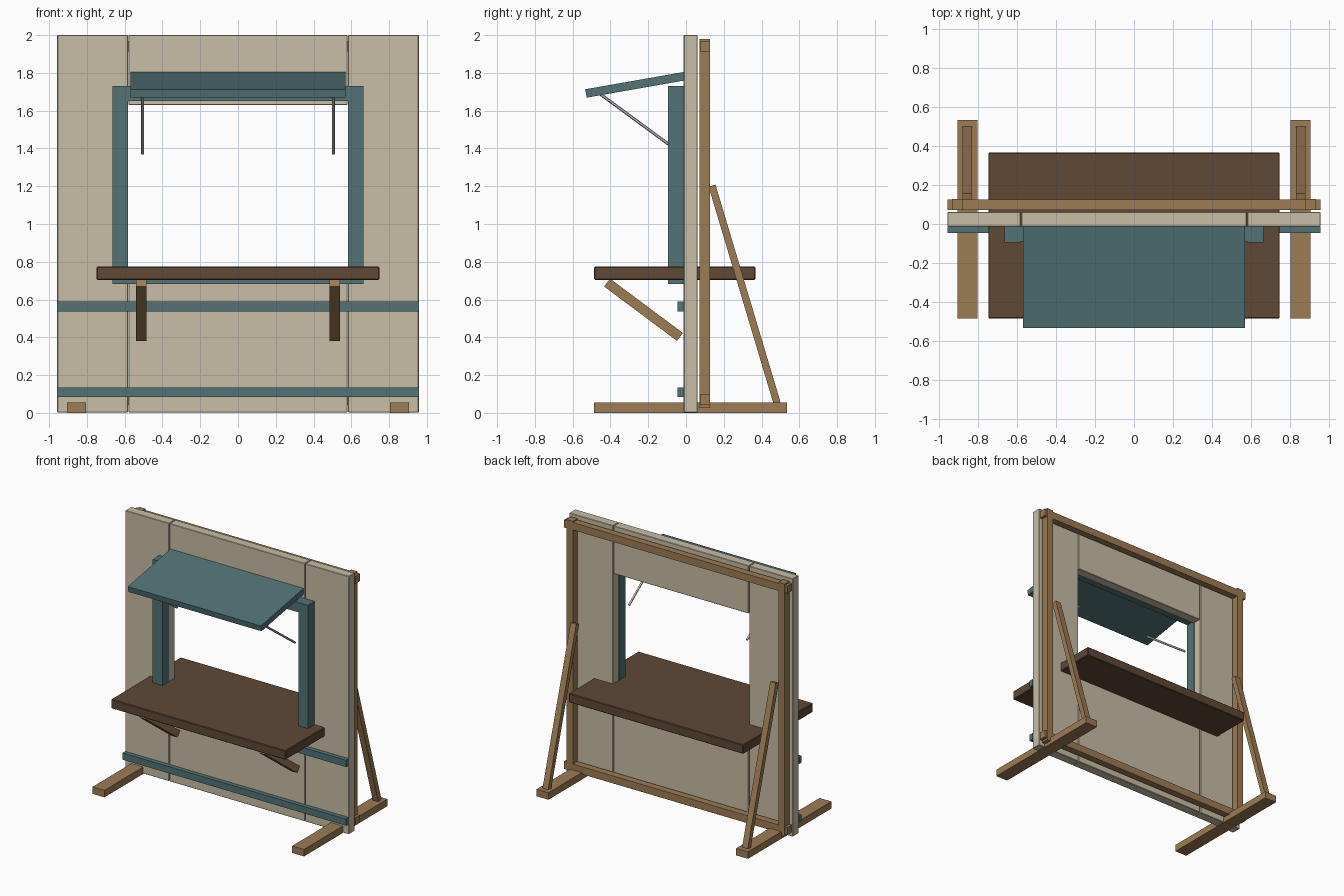
import bpy, math
from mathutils import Vector

if "Cube" in bpy.data.objects:
    bpy.data.objects.remove(bpy.data.objects["Cube"])


def material(name, rgb):
    m = bpy.data.materials.new(name)
    m.diffuse_color = (*rgb, 1)
    m.use_nodes = True
    m.node_tree.nodes["Principled BSDF"].inputs["Base Color"].default_value = m.diffuse_color
    return m


CREAM = material("cream_paint", (0.58, 0.51, 0.38))
TEAL = material("teal_paint", (0.085, 0.17, 0.18))
PINE = material("pine_wood", (0.34, 0.20, 0.09))
WALNUT = material("dark_wood", (0.115, 0.065, 0.037))


def box(name, x, y, z, mat, bevel=0):
    """Axis-aligned box from (min, max) ranges."""
    bpy.ops.mesh.primitive_cube_add(size=1, location=[(a + b) / 2 for a, b in (x, y, z)])
    o = bpy.context.object
    o.name = name
    o.scale = [b - a for a, b in (x, y, z)]
    bpy.ops.object.transform_apply(location=False, rotation=False, scale=True)
    o.data.materials.append(mat)
    if bevel:
        m = o.modifiers.new("bevel", 'BEVEL')
        m.width, m.segments = bevel, 1
    return o


def beam(name, x, start, end, width, depth, mat):
    """Box running between two (y, z) points, width across x."""
    dy, dz = end[0] - start[0], end[1] - start[1]
    L = math.hypot(dy, dz)
    o = box(name, (-width / 2, width / 2), (-L / 2, L / 2), (-depth / 2, depth / 2), mat)
    o.location = (x, (start[0] + end[0]) / 2, (start[1] + end[1]) / 2)
    o.rotation_euler.x = math.atan2(dz, dy)
    return o


def rod(name, a, b, r):
    a, b = Vector(a), Vector(b)
    bpy.ops.mesh.primitive_cylinder_add(vertices=12, radius=r, depth=(b - a).length,
                                        location=(a + b) / 2)
    o = bpy.context.object
    o.name = name
    o.rotation_euler = (b - a).to_track_quat('Z', 'Y').to_euler()
    bpy.ops.object.shade_smooth_by_angle()


def span(s, a, b):
    """Range a..b on side s of the x axis."""
    return (a, b) if s > 0 else (-b, -a)


WALL_Y = (-0.012, 0.061)

# Wall panels around the serving opening
box("wall_panel_upper", (-0.579, 0.579), WALL_Y, (1.63, 2.0), CREAM, 0.003)
box("wall_panel_lower", (-0.579, 0.579), WALL_Y, (0.003, 0.72), CREAM, 0.003)

# Counter slab passing through the opening
box("counter", (-0.748, 0.748), (-0.486, 0.367), (0.704, 0.775), WALNUT, 0.005)

# Opening trim
box("opening_header", (-0.585, 0.585), (-0.09, -0.012), (1.652, 1.73), TEAL)
box("opening_sill", (-0.585, 0.585), (-0.09, -0.012), (0.682, 0.76), TEAL)

# Tilted awning and front trim rails
beam("awning", 0, (-0.53, 1.691), (0.0, 1.784), 1.14, 0.045, TEAL)
for name, z in (("trim_rail_lower", 0.083), ("trim_rail_upper", 0.538)):
    box(name, (-0.958, 0.958), (-0.046, -0.012), (z, z + 0.052), TEAL)

# Rear frame rails
for name, z in (("frame_rail_bottom", 0.042), ("frame_rail_top", 1.912)):
    box(name, (-0.957, 0.957), (0.073, 0.126), (z, z + 0.058), PINE)

# Parts repeated on both sides
for s, side in ((-1, "left"), (1, "right")):
    box(f"wall_panel_{side}", span(s, 0.583, 0.957), WALL_Y, (0.003, 2.0), CREAM, 0.003)
    box(f"opening_jamb_{side}", span(s, 0.583, 0.665), (-0.094, -0.012), (0.682, 1.73), TEAL)
    box(f"frame_post_{side}", span(s, 0.88, 0.935), (0.071, 0.128), (0.025, 1.98), PINE)
    box(f"foot_{side}", span(s, 0.804, 0.906), (-0.486, 0.535), (0, 0.054), PINE)
    beam(f"rear_brace_{side}", s * 0.855, (0.138, 1.203), (0.482, 0.052), 0.048, 0.038, PINE)
    beam(f"counter_bracket_{side}", s * 0.513, (-0.418, 0.69), (-0.032, 0.402), 0.055, 0.052, PINE)
    rod(f"awning_prop_{side}", (s * 0.505, -0.45, 1.685), (s * 0.505, -0.025, 1.373), 0.008)
